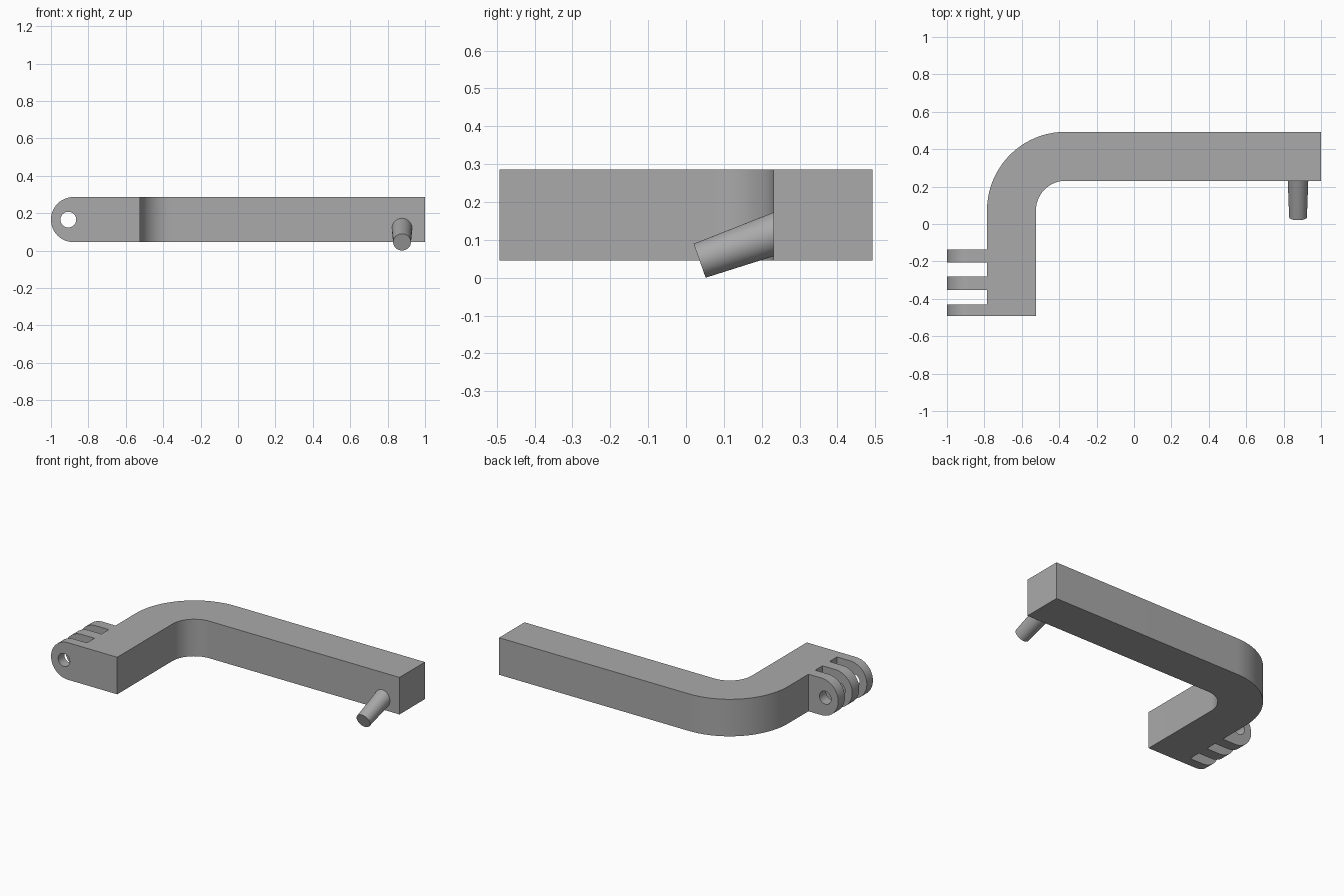
import bpy
import bmesh
from math import cos, sin, pi, radians
from mathutils import Vector

cube = bpy.data.objects.get("Cube")
if cube:
    bpy.data.objects.remove(cube, do_unlink=True)

GREY = (0.4, 0.4, 0.4, 1.0)
mat = bpy.data.materials.new("plain_grey")
mat.use_nodes = True
mat.diffuse_color = GREY
mat.node_tree.nodes["Principled BSDF"].inputs["Base Color"].default_value = GREY

# Main dimensions
BOTTOM, TOP = 0.045, 0.286
HALF_H = (TOP - BOTTOM) / 2
BACK, FRONT = 0.493, -0.493
LEG_X, WIDTH = -0.786, 0.262
BEND_R = 0.42
TIP_X, HOLE_X = -1.0, -0.907
TINES = [(-0.136, -0.205), (-0.28, -0.352), (-0.43, FRONT)]


def arc(cx, cy, r, start, end, steps=20):
    angles = [start + (end - start) * i / steps for i in range(steps + 1)]
    return [(cx + r * cos(a), cy + r * sin(a)) for a in angles]


def select_only(obj):
    bpy.ops.object.select_all(action='DESELECT')
    obj.select_set(True)
    bpy.context.view_layer.objects.active = obj


def make_object(name, bm):
    bmesh.ops.recalc_face_normals(bm, faces=bm.faces)
    mesh = bpy.data.meshes.new(name)
    bm.to_mesh(mesh)
    bm.free()
    mesh.materials.append(mat)
    obj = bpy.data.objects.new(name, mesh)
    bpy.context.collection.objects.link(obj)
    return obj


def smooth(obj):
    select_only(obj)
    bpy.ops.object.shade_smooth_by_angle(angle=radians(30))


def rod(name, base, direction, length, r1, r2):
    """Round rod running from base along direction."""
    bm = bmesh.new()
    bmesh.ops.create_cone(bm, cap_ends=True, segments=48,
                          radius1=r1, radius2=r2, depth=length)
    bmesh.ops.translate(bm, vec=(0, 0, length / 2), verts=bm.verts)
    obj = make_object(name, bm)
    obj.rotation_mode = 'QUATERNION'
    obj.rotation_quaternion = direction.to_track_quat('Z', 'Y')
    obj.location = base
    return obj


# Bent arm with three tines, as one outline seen from above
cx, cy = LEG_X + BEND_R, BACK - BEND_R
outline = [(1.0, BACK - WIDTH), (1.0, BACK)]
outline += arc(cx, cy, BEND_R, pi / 2, pi)
for y_back, y_front in TINES:
    outline += [(LEG_X, y_back), (TIP_X, y_back), (TIP_X, y_front)]
    if y_front != FRONT:
        outline.append((LEG_X, y_front))
outline.append((LEG_X + WIDTH, FRONT))
outline += arc(cx, cy, BEND_R - WIDTH, pi, pi / 2)

bm = bmesh.new()
base = bm.faces.new([bm.verts.new((x, y, BOTTOM)) for x, y in outline])
raised = bmesh.ops.extrude_face_region(bm, geom=[base], use_keep_orig=True)
bmesh.ops.translate(bm, vec=(0, 0, TOP - BOTTOM),
                    verts=[v for v in raised["geom"] if isinstance(v, bmesh.types.BMVert)])
bmesh.ops.recalc_face_normals(bm, faces=bm.faces)

# Round the tine tips
tips = [e for e in bm.edges
        if all(abs(v.co.x - TIP_X) < 1e-4 for v in e.verts)
        and abs(e.verts[0].co.z - e.verts[1].co.z) < 1e-4]
bmesh.ops.bevel(bm, geom=tips, offset=HALF_H - 0.0005, offset_type='OFFSET',
                segments=14, profile=0.5, affect='EDGES')
arm = make_object("bent_arm", bm)

# Pivot hole through all tines
cutter = rod("hole_cutter", Vector((HOLE_X, -0.6, BOTTOM + HALF_H)),
             Vector((0, 1, 0)), 0.6, 0.042, 0.042)
cutter.hide_render = True
cut = arm.modifiers.new("pivot_hole", 'BOOLEAN')
cut.operation = 'DIFFERENCE'
cut.solver = 'EXACT'
cut.object = cutter
select_only(arm)
bpy.ops.object.modifier_apply(modifier=cut.name)
bpy.data.objects.remove(cutter, do_unlink=True)
smooth(arm)

# Tapered peg sloping down out of the far end of the arm
slope = radians(19.5)
peg = rod("tapered_peg", Vector((0.877, 0.036, 0.045)),
          Vector((0, cos(slope), sin(slope))), 0.28, 0.0475, 0.0573)
smooth(peg)
